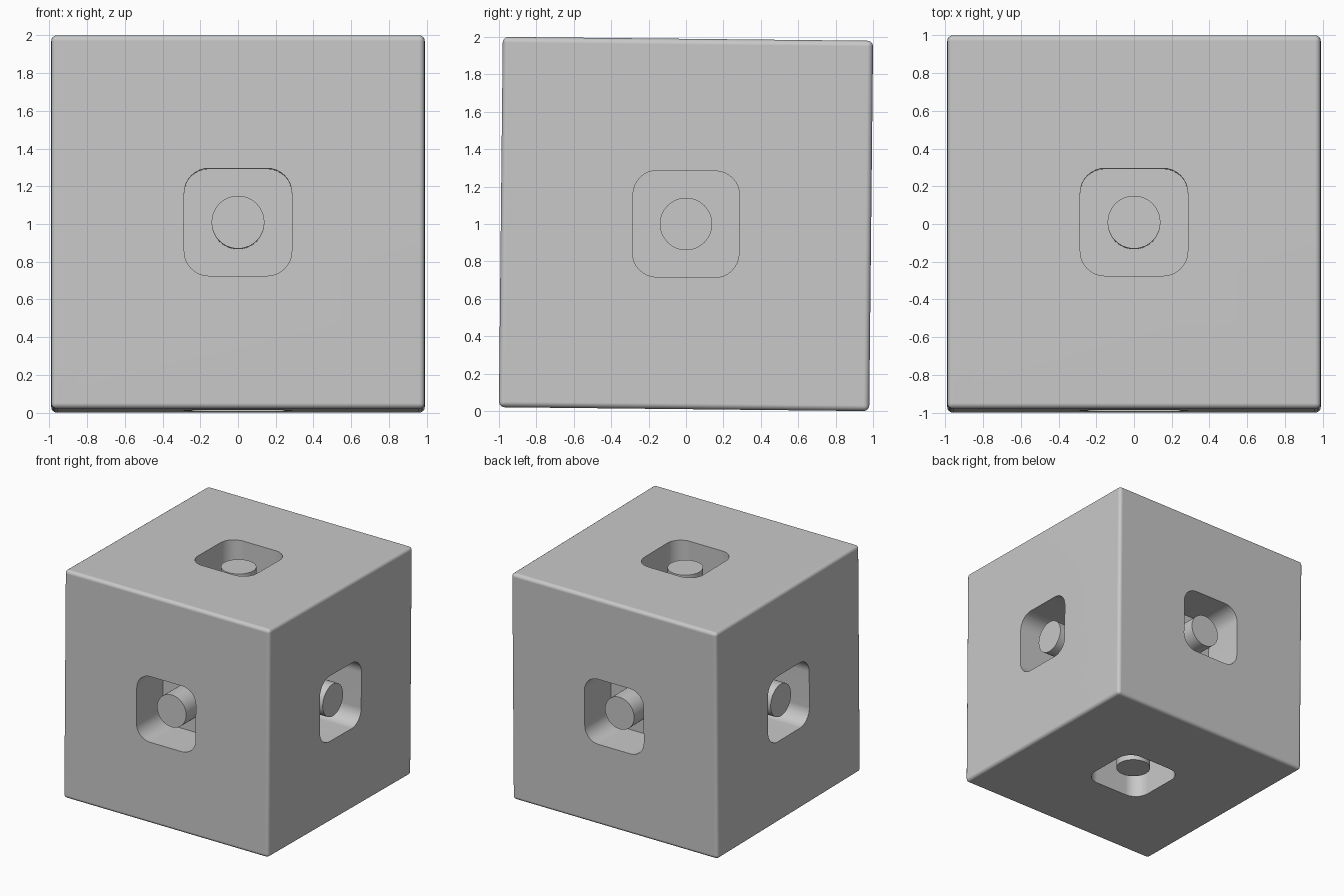
import bpy, bmesh, math
from mathutils import Matrix, Vector

if "Cube" in bpy.data.objects:
    bpy.data.objects.remove(bpy.data.objects["Cube"], do_unlink=True)

HALF = 0.99              # half the block's side
EDGE = 0.03              # rounding of the block's edges
POCKET = 0.285           # half the pocket's width
CORNER = 0.13            # rounding of the pocket's corners
FLOOR = HALF - 0.365     # pocket floor, from the block's centre
PEG_R = 0.14
PEG_TOP = HALF - 0.075   # peg tip, from the block's centre

# the whole block leans back very slightly
POSE = Matrix.Translation((0, 0, 1)) @ Matrix.Rotation(math.radians(-0.6), 4, "X")

SIDES = {
    "front": (0, -1, 0), "back": (0, 1, 0),
    "left": (1, 0, 0), "right": (-1, 0, 0),
    "top": (0, 0, 1), "bottom": (0, 0, -1),
}

grey = bpy.data.materials.new("light_grey")
grey.use_nodes = True
colour = (0.58, 0.58, 0.58, 1)
grey.diffuse_color = colour
grey.node_tree.nodes["Principled BSDF"].inputs["Base Color"].default_value = colour


def facing(direction):
    """Rotation that turns +z towards a side of the block."""
    return Vector(direction).to_track_quat("Z", "Y").to_matrix().to_4x4()


def make_object(name, bm):
    bmesh.ops.recalc_face_normals(bm, faces=bm.faces)
    mesh = bpy.data.meshes.new(name)
    bm.to_mesh(mesh)
    bm.free()
    mesh.materials.append(grey)
    obj = bpy.data.objects.new(name, mesh)
    bpy.context.collection.objects.link(obj)
    obj.matrix_world = POSE
    return obj


def select_only(obj):
    bpy.ops.object.select_all(action="DESELECT")
    obj.select_set(True)
    bpy.context.view_layer.objects.active = obj


def smooth(obj):
    select_only(obj)
    bpy.ops.object.shade_smooth_by_angle(angle=math.radians(35))


# block with softly rounded edges
bm = bmesh.new()
bmesh.ops.create_cube(bm, size=2 * HALF)
bmesh.ops.bevel(bm, geom=bm.edges[:], offset=EDGE, segments=4,
                profile=0.5, affect="EDGES")
block = make_object("block", bm)

# one rounded-square pocket cutter per side
bm = bmesh.new()
top = HALF + 0.1
for direction in SIDES.values():
    part = bmesh.new()
    size = Matrix.Diagonal((2 * POCKET, 2 * POCKET, top - FLOOR, 1))
    shift = Matrix.Translation((0, 0, (top + FLOOR) / 2))
    bmesh.ops.create_cube(part, size=1, matrix=shift @ size)
    upright = [e for e in part.edges
               if abs(e.verts[0].co.z - e.verts[1].co.z) > 0.1]
    bmesh.ops.bevel(part, geom=upright, offset=CORNER, segments=8,
                    profile=0.5, affect="EDGES")
    part.transform(facing(direction))
    temp = bpy.data.meshes.new("pocket_part")
    part.to_mesh(temp)
    part.free()
    bm.from_mesh(temp)
    bpy.data.meshes.remove(temp)
cutter = make_object("pocket_cutter", bm)
cutter.hide_render = True

# carve the pockets, then drop the cutter
cut = block.modifiers.new("pockets", "BOOLEAN")
cut.operation = "DIFFERENCE"
cut.solver = "EXACT"
cut.object = cutter
select_only(block)
bpy.ops.object.modifier_apply(modifier=cut.name)
bpy.data.objects.remove(cutter, do_unlink=True)
smooth(block)
flat = block.modifiers.new("flat_sides", "WEIGHTED_NORMAL")
flat.keep_sharp = True

# round peg standing on each pocket floor
for side, direction in SIDES.items():
    bm = bmesh.new()
    shift = Matrix.Translation((0, 0, (PEG_TOP + FLOOR) / 2))
    bmesh.ops.create_cone(bm, cap_ends=True, segments=48, radius1=PEG_R,
                          radius2=PEG_R, depth=PEG_TOP - FLOOR,
                          matrix=facing(direction) @ shift)
    smooth(make_object(side + "_peg", bm))
